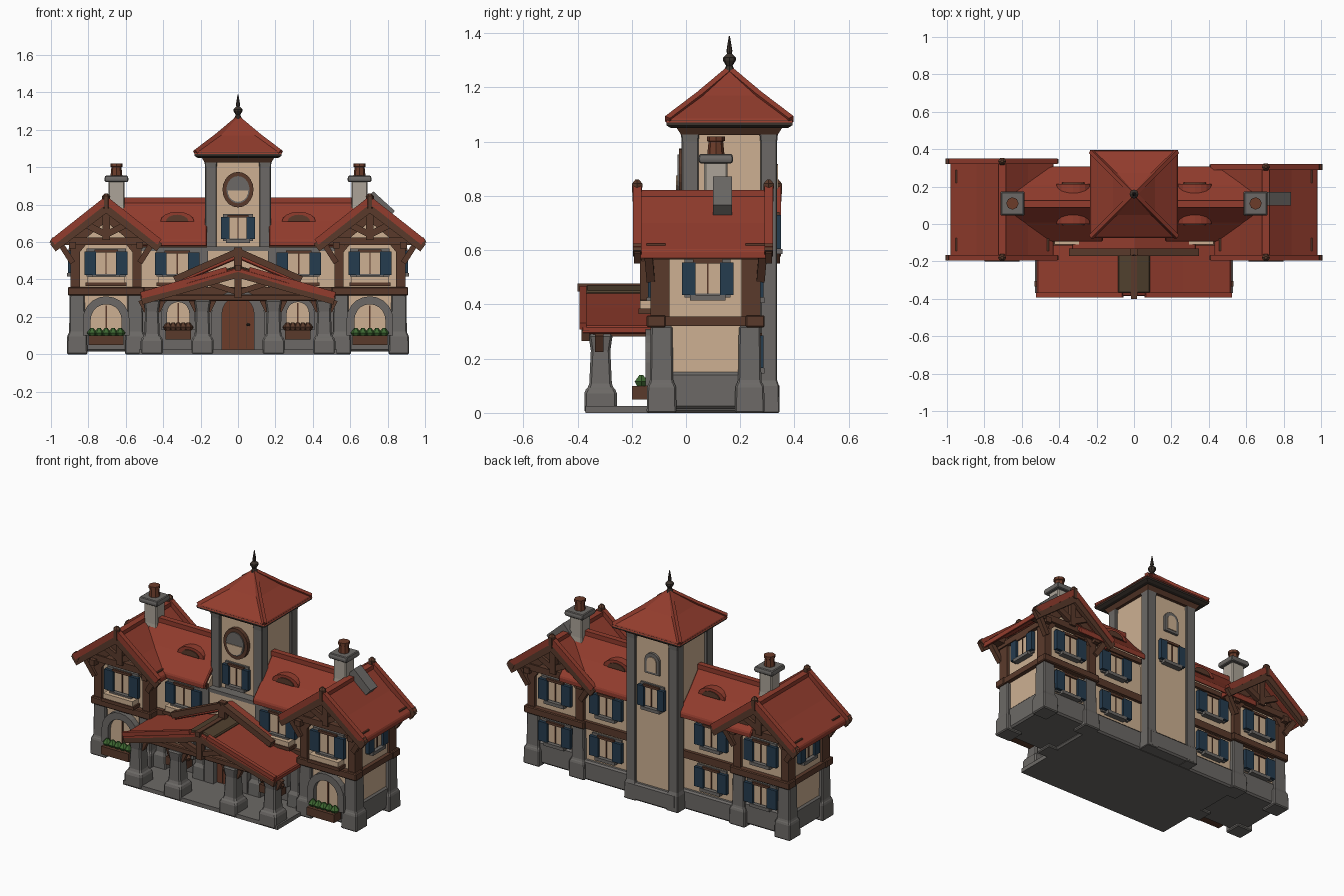
import bpy, bmesh, math
from mathutils import Vector

if "Cube" in bpy.data.objects:
    bpy.data.objects.remove(bpy.data.objects["Cube"])

def material(name, r, g, b):
    m = bpy.data.materials.new(name)
    m.diffuse_color = [((c / 255 + 0.055) / 1.055) ** 2.4 for c in (r, g, b)] + [1]
    m.use_nodes = True
    m.node_tree.nodes["Principled BSDF"].inputs["Base Color"].default_value = m.diffuse_color
    return m

RED = material("roof red", 146, 60, 45)
CREAM = material("plaster cream", 205, 176, 146)
STONE = material("stone grey", 108, 105, 102)
WOOD = material("timber brown", 90, 58, 43)
BLUE = material("shutter blue", 37, 60, 79)
GREEN = material("leaf green", 62, 105, 50)
IRON = material("dark iron", 58, 50, 44)
PALE = material("chimney plaster", 172, 164, 152)
DOOR = material("door and pot brown", 108, 60, 42)
RIDGE = material("weathered plank", 80, 64, 46)
SIGNS = (-1, 1)

def loft(name, mat, rings, bevel=0):
    """Skin a list of equal vertex rings and cap both ends."""
    n = len(rings[0])
    bm = bmesh.new()
    vs = [[bm.verts.new(v) for v in r] for r in rings]
    bm.faces.new(vs[0])
    bm.faces.new(vs[-1])
    for a, b in zip(vs, vs[1:]):
        for i in range(n):
            bm.faces.new((a[i], a[(i+1) % n], b[(i+1) % n], b[i]))
    bmesh.ops.recalc_face_normals(bm, faces=bm.faces)
    me = bpy.data.meshes.new(name)
    bm.to_mesh(me)
    bm.free()
    me.materials.append(mat)
    ob = bpy.data.objects.new(name, me)
    bpy.context.collection.objects.link(ob)
    if bevel:
        b = ob.modifiers.new("bevel", 'BEVEL')
        b.width, b.segments = bevel, 1

def prism(name, mat, pts, axis, a, b, bevel=0):
    """Extrude a profile (other axis, z) along axis x or y."""
    put = (lambda p, t: (t, p[0], p[1])) if axis == 'x' else (lambda p, t: (p[0], t, p[1]))
    loft(name, mat, [[put(p, t) for p in pts] for t in (a, b)], bevel)

def box(name, mat, x0, x1, y0, y1, z0, z1, bevel=0):
    prism(name, mat, [(x0, z0), (x1, z0), (x1, z1), (x0, z1)], 'y', y0, y1, bevel)

SQUARE = ((-1, -1), (1, -1), (1, 1), (-1, 1))

def stack(name, mat, cx, cy, levels, bevel=0):
    """Square column from (half width, z) levels."""
    loft(name, mat, [[(cx + i*h, cy + j*h, z) for i, j in SQUARE] for h, z in levels], bevel)

def lathe(name, mat, cx, cy, levels, n=8):
    loft(name, mat, [[(cx + r*math.cos(i*math.tau/n), cy + r*math.sin(i*math.tau/n), z)
                      for i in range(n)] for r, z in levels])

def beam(name, mat, p, q, w=0.03, d=0.03):
    p, q = Vector(p), Vector(q)
    t = (q - p).normalized()
    s = t.cross(Vector((0, 1, 0)) if abs(t.y) < 0.9 else Vector((0, 0, 1))).normalized()
    u = s.cross(t)
    loft(name, mat, [[c + s*i*w/2 + u*j*d/2 for i, j in SQUARE] for c in (p, q)])

def gable(name, axis, c, half, eave, ridge, a, b, t=0.035, sag=0.008, mat=RED):
    mid = (eave + ridge) / 2 - sag
    top = [(c - half, eave), (c - half/2, mid), (c, ridge), (c + half/2, mid), (c + half, eave)]
    prism(name, mat, top + [(x, z - t) for x, z in reversed(top)], axis, a, b, 0.006)

def arch(cx, r, z0, z1, n=10):
    """Round-headed outline, open at the foot."""
    return [(cx - r, z0)] + [(cx - r*math.cos(i*math.pi/n), z1 + r*math.sin(i*math.pi/n))
                             for i in range(n + 1)] + [(cx + r, z0)]

def window(face, pos, u, z0, z1, half=0.11, shutter=0.062, planter=False):
    """Shuttered window on a wall: u runs along the wall, n outward from it."""
    p, s = half - shutter, -1 if face in 'fl' else 1
    def w(name, mat, u0, u1, n0, n1, za, zb):
        a, b = sorted((pos + s*n0, pos + s*n1))
        box(name, mat, *((u0, u1, a, b) if face in 'fb' else (a, b, u0, u1)), za, zb)
    w("window_surround", STONE, u - half + .01, u + half - .01, -.01, .012, z0 - .015, z1 + .02)
    w("window_pane", CREAM, u - p, u + p, 0, .016, z0, z1)
    w("window_mullion", WOOD, u - .003, u + .003, 0, .021, z0, z1)
    w("window_lintel", WOOD, u - p - .01, u + p + .01, 0, .025, z1, z1 + .015)
    w("window_sill", STONE, u - p - .02, u + p + .02, 0, .035, z0 - .025, z0 - .005)
    for a, b in ((u - half, u - p), (u + p, u + half)):
        w("shutter", BLUE, a, b, .005, .03, z0 - .005, z1 + .005)
    if planter:
        w("window_planter", CREAM, u - .1, u + .1, 0, .06, z0 - .05, z0 - .015)
        w("planter_board", WOOD, u - .11, u + .11, 0, .066, z0 - .065, z0 - .045)

def arched_window(cx, y, z0, z1, r, plants):
    prism("stone_arch", STONE, arch(cx, r, z0, z1) + arch(cx, r*.66, z0, z1)[::-1], 'y', y - .04, y + .01)
    prism("arched_pane", CREAM, arch(cx, r*.66, z0, z1), 'y', y - .012, y + .01)
    box("arched_mullion", WOOD, cx - .004, cx + .004, y - .018, y, z0, z1 + r*.6)
    box("flower_box", WOOD, cx - r*.75, cx + r*.75, y - .09, y - .02, z0 - .05, z0)
    for i in range(5):
        lathe("flower_plants", plants, cx + (i - 2)*r*.3, y - .055,
              [(.012, z0 - .01), (.028, z0 + .015), (.008, z0 + .04)], 6)

# central range
box("main_wall", CREAM, -.55, .55, -.05, .25, .02, .56)
box("main_stone_front", STONE, -.53, .53, -.065, 0, .022, .32)
box("main_stone_base", STONE, -.55, .55, -.05, .275, 0, .12, .01)
box("main_stone_band", STONE, -.53, .53, -.056, .2, .553, .575)
box("ground_slab", STONE, -.53, .53, -.37, -.01, 0, .025)
for y in (-.06, .255):
    box("main_floor_beam", WOOD, -.55, .55, y - .015, y + .015, .315, .36)
for s in SIGNS:
    # the roof is split by the tower
    a, b = sorted((s*.165, s*.66))
    gable("main_roof", 'x', .107, .2, .61, .83, a, b)
    prism("main_loft", CREAM, [(-.05, .55), (.25, .55), (.25, .6), (.107, .78), (-.05, .6)], 'x', a, b)
    beam("main_ridge_cap", RED, (a, .107, .82), (b, .107, .82), .035, .035)
    for y in (-.06, .255):
        box("main_eave_beam", WOOD, a, b, y - .012, y + .012, .572, .6)
    box("main_stone_pier", STONE, s*.19 - .03, s*.19 + .03, -.062, 0, .32, .575)
    window('f', -.05, s*.325, .43, .54, .12, planter=True)
    window('b', .25, s*.36, .43, .545)
    window('b', .25, s*.36, .17, .28)
    arched_window(s*.32, -.065, .13, .22, .09, WOOD)
    for y0, y1, f0, f1 in ((.0, .08, -.006, .02), (.135, .215, .2, .221)):
        el = [(math.cos(i*math.pi/8), math.sin(i*math.pi/8)) for i in range(9)]
        prism("eyebrow_dormer", RED, [(s*.325 + .09*i, .71 + .052*j) for i, j in el], 'y', y0, y1)
        prism("eyebrow_vent", WOOD, [(s*.325 + .06*i, .71 + .036*j) for i, j in el], 'y', f0, f1)

# side wings with gables facing front and back
for s in SIGNS:
    c, back = s*.705, .33 - s*.015
    prism("wing_wall", CREAM, [(c - .175, .03), (c + .175, .03), (c + .175, .59), (c, .77), (c - .175, .59)],
          'y', -.11, .255)
    box("wing_stone_base", STONE, c - .185, c + .185, -.12, .265, .015, .15, .01)
    gable("wing_roof", 'y', c, .275, .6, .815, -.19, back)
    beam("wing_ridge_cap", RED, (c, -.195, .805), (c, back + .005, .805), .04, .035)
    for y, o, e in ((-.11, -1, -.18), (.255, 1, back - .01)):
        lathe("gable_finial", WOOD, c, e, [(.02, .78), (.022, .845), (.008, .86)], 6)
        for t in SIGNS:
            beam("roof_verge", RED, (c, e, .825), (c + t*.285, e, .6), .035, .03)
            beam("bargeboard", WOOD, (c, e, .785), (c + t*.285, e, .57), .05, .024)
            beam("gable_strut", WOOD, (c, y + o*.03, .64), (c + t*.12, y + o*.03, .70), .035, .025)
            beam("gable_infill_rail", WOOD, (c, y + o*.01, .74), (c + t*.18, y + o*.01, .595), .05, .03)
            stack("stone_corner", STONE, c + t*.155, y - o*.02, [(.055, 0), (.053, .1), (.043, .115), (.04, .32)], .006)
            ya, yb = sorted((y + o*.02, y - o*.05))
            box("corner_post", WOOD, c + t*.165 - .025, c + t*.165 + .025, ya, yb, .32, .62)
            beam("eave_brace", WOOD, (c + t*.18, y + o*.02, .49), (c + t*.25, y + o*.03, .6), .03, .03)
            beam("corner_brace", WOOD, (c + t*.16, y + o*.012, .54), (c + t*.11, y + o*.012, .6), .022, .02)
        box("gable_tie_beam", WOOD, c - .25, c + .25, y - .035, y + .035, .585, .625)
        beam("king_post", WOOD, (c, y + o*.03, .61), (c, y + o*.03, .79), .04, .035)
        box("wing_floor_beam", WOOD, c - .205, c + .205, y - .035, y + .035, .315, .36, .005)
        beam("eave_end", WOOD, (c + s*.255, e, .59), (c + s*.295, e, .612), .03, .03)
    for t in SIGNS:
        box("side_floor_beam", WOOD, c + t*.175 - .025, c + t*.175 + .025, -.13, .275, .32, .355)
        box("wall_plate", WOOD, c + t*.18 - .018, c + t*.18 + .018, -.17, .3, .565, .6)
    window('f', -.11, c, .43, .545, .115, planter=True)
    window('b', .255, c, .43, .545)
    window('b', .255, c, .17, .28)
    window('r' if s > 0 else 'l', s*.88, .08, .44, .55, .095, .05)
    arched_window(c, -.11, .1, .185, .125, GREEN)
    # chimney
    stack("chimney_shaft", PALE, s*.65, .11, [(.055, .68), (.043, .8), (.043, .93)], .006)
    stack("chimney_cap", STONE, s*.65, .11, [(.06, .92), (.065, .935), (.06, .955)], .004)
    lathe("chimney_pot", DOOR, s*.65, .11, [(.032, .95), (.027, 1.0), (.033, 1.003), (.033, 1.02)])
beam("side_flue", STONE, (.70, .135, .845), (.815, .135, .74), .07, .07)

# tower
T = .16
stack("tower_body", CREAM, 0, T, [(.16, .03), (.16, 1.06)])
box("tower_stone_base", STONE, -.17, .17, .01, .345, .002, .11, .01)
stack("tower_eave_beam", WOOD, 0, T, [(.178, 1.025), (.2, 1.06)])
stack("tower_eave", IRON, 0, T, [(.215, 1.05), (.232, 1.06), (.232, 1.078)])
stack("tower_roof", RED, 0, T, [(.235, 1.07), (.228, 1.085), (.112, 1.17), (.012, 1.268)])
for i, j in SQUARE:
    stack("tower_quoin", STONE, i*.145, T + j*.145, [(.04, 0), (.038, .1), (.031, .12), (.031, 1), (.036, 1.05)], .004)
    beam("tower_hip", RED, (i*.228, T + j*.228, 1.08), (i*.112, T + j*.112, 1.168), .026, .022)
    beam("tower_hip", RED, (i*.112, T + j*.112, 1.168), (0, T, 1.262), .026, .022)
lathe("tower_finial", IRON, 0, T, [(.025, 1.255), (.012, 1.28), (.024, 1.3), (.024, 1.31), (.009, 1.325), (.011, 1.335), (.002, 1.39)])
window('f', 0, 0, .62, .73, .09, .045)
window('b', .32, 0, .61, .725, .09, .045)
circle = [(math.cos(i*math.tau/20), math.sin(i*math.tau/20)) for i in range(20)]
prism("clock_ring", WOOD, [(.083*a, .88 + .095*b) for a, b in circle], 'y', -.025, .02)
prism("clock_face", STONE, [(.062*a, .88 + .073*b) for a, b in circle], 'y', -.032, 0)
prism("clock_lower_panel", CREAM, [(.055*a, .875 + .06*b) for a, b in circle if b < .01], 'y', -.036, 0)
prism("tower_back_arch", STONE, arch(0, .05, .81, .89), 'y', .3, .335)
prism("tower_back_pane", CREAM, arch(0, .032, .825, .885), 'y', .3, .34)

# entrance door
prism("door_arch", STONE, arch(0, .145, .02, .2) + arch(0, .085, .02, .22)[::-1], 'y', -.12, -.05)
prism("door_leaf", DOOR, arch(0, .09, .025, .22), 'y', -.085, -.05)
for x in (-.045, 0, .045):
    box("door_groove", WOOD, x - .002, x + .002, -.088, -.08, .03, .29)
lathe("door_knob", IRON, .055, -.09, [(.005, .15), (.01, .158), (.005, .166)], 6)

# porch
gable("porch_roof", 'y', 0, .52, .32, .465, -.385, -.06, .03, .004)
gable("porch_ridge_planks", 'y', 0, .085, .45, .475, -.37, -.09, .02, 0, RIDGE)
beam("porch_ridge_beam", WOOD, (0, -.4, .462), (0, -.06, .462), .03, .03)
gable("upper_porch_gable", 'y', 0, .33, .4, .54, -.155, -.05, .03, 0)
box("upper_king_post", WOOD, -.022, .022, -.165, -.13, .45, .57)
box("porch_tie_beam", WOOD, -.5, .5, -.345, -.305, .285, .32, .005)
box("porch_king_post", WOOD, -.018, .018, -.385, -.35, .3, .47)
for s in SIGNS:
    beam("upper_gable_board", WOOD, (0, -.15, .55), (s*.34, -.15, .4), .035, .04)
    beam("porch_rafter", WOOD, (0, -.37, .43), (s*.515, -.37, .285), .04, .03)
    beam("porch_verge", RED, (s*.06, -.38, .455), (s*.52, -.38, .32), .025, .025)
    beam("porch_strut", WOOD, (0, -.36, .33), (s*.17, -.36, .385), .03, .03)
    beam("porch_side_plate", WOOD, (s*.47, -.38, .3), (s*.47, -.06, .3), .035, .035)
    for x in (.19, .46):
        stack("porch_pillar", STONE, s*x, -.315, [(.06, 0), (.06, .08), (.042, .1), (.036, .23), (.045, .29)], .008)
        stack("wall_pillar", STONE, s*x, -.075, [(.045, 0), (.042, .1), (.032, .12), (.034, .31)], .006)
        for t in SIGNS:
            beam("pillar_brace", WOOD, (s*(x + t*.03), -.32, .23), (s*(x + t*.06), -.32, .29), .028, .03)
